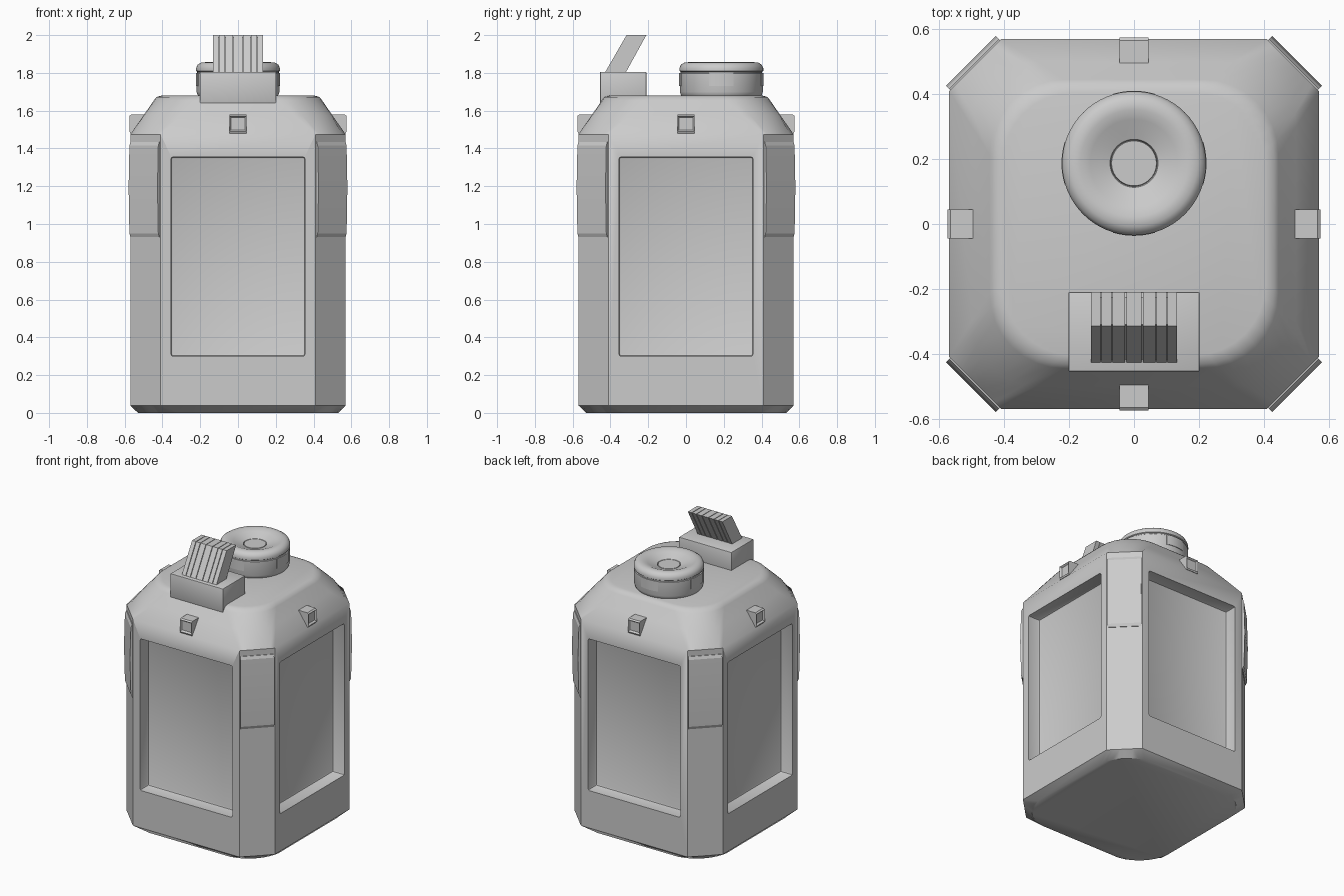
import bpy, bmesh
from math import radians, sin, cos, pi, asin
from mathutils import Matrix, Vector

if "Cube" in bpy.data.objects:
    bpy.data.objects.remove(bpy.data.objects["Cube"])


def make(name, bm, angle=35):
    bmesh.ops.recalc_face_normals(bm, faces=bm.faces)
    me = bpy.data.meshes.new(name)
    bm.to_mesh(me)
    bm.free()
    ob = bpy.data.objects.new(name, me)
    bpy.context.collection.objects.link(ob)
    bpy.ops.object.select_all(action='DESELECT')
    ob.select_set(True)
    bpy.context.view_layer.objects.active = ob
    bpy.ops.object.shade_smooth_by_angle(angle=radians(angle))
    return ob


def box(x0, x1, y0, y1, z0, z1, bevel=0.0):
    bm = bmesh.new()
    m = Matrix.Translation(((x0 + x1) / 2, (y0 + y1) / 2, (z0 + z1) / 2)) @ \
        Matrix.Diagonal((x1 - x0, y1 - y0, z1 - z0, 1))
    bmesh.ops.create_cube(bm, size=1, matrix=m)
    if bevel:
        bmesh.ops.bevel(bm, geom=bm.edges[:], offset=bevel, segments=2, profile=0.5, affect='EDGES')
    return bm


def turn(bm, deg):
    bmesh.ops.rotate(bm, verts=bm.verts, cent=(0, 0, 0), matrix=Matrix.Rotation(radians(deg), 3, 'Z'))
    return bm


def prism(profile, x0, x1):
    """Extrude a (y, z) profile along x."""
    bm = bmesh.new()
    f = bm.faces.new([bm.verts.new((x0, y, z)) for y, z in profile])
    r = bmesh.ops.extrude_face_region(bm, geom=[f])
    bmesh.ops.translate(bm, vec=(x1 - x0, 0, 0),
                        verts=[v for v in r['geom'] if isinstance(v, bmesh.types.BMVert)])
    return bm


def loft(rings):
    bm = bmesh.new()
    loops = [[bm.verts.new(p) for p in ring] for ring in rings]
    for a, b in zip(loops, loops[1:]):
        n = len(a)
        for i in range(n):
            bm.faces.new((a[i], a[(i + 1) % n], b[(i + 1) % n], b[i]))
    bm.faces.new(loops[0])
    bm.faces.new(loops[-1])
    return bm


def square_ring(h, c, t, z, n=8):
    """Square of half width h; corners cut by c, flat (t=0) to round (t=1)."""
    pts = []
    for k in range(4):
        rot = Matrix.Rotation(k * pi / 2, 3, 'Z')
        for i in range(n + 1):
            s, a = i / n, i / n * pi / 2
            flat = Vector((h - c * s, h - c * (1 - s), z))
            arc = Vector((h - c + c * cos(a), h - c + c * sin(a), z))
            pts.append(rot @ flat.lerp(arc, t))
    return pts


# Body: chamfered square lofted into a rounded shoulder
body = make("body", loft([square_ring(*r) for r in (
    (0.53, 0.22, 0.8, 0.0), (0.57, 0.16, 0, 0.04), (0.57, 0.16, 0, 1.475),
    (0.50, 0.20, 1, 1.575), (0.445, 0.23, 1, 1.655), (0.432, 0.23, 1, 1.672), (0.405, 0.22, 1, 1.68))]))

# Recessed panels on the four sides
for k in range(4):
    cutter = make("panel_cutter", turn(box(-0.355, 0.355, -0.7, -0.48, 0.30, 1.355, 0.012), 90 * k))
    cutter.hide_render = True
    mod = body.modifiers.new("panel", 'BOOLEAN')
    mod.operation, mod.solver, mod.object = 'DIFFERENCE', 'EXACT', cutter
    bpy.ops.object.select_all(action='DESELECT')
    bpy.context.view_layer.objects.active = body
    body.select_set(True)
    bpy.ops.object.modifier_apply(modifier=mod.name)
    bpy.data.objects.remove(cutter)
bpy.ops.object.shade_smooth_by_angle(angle=radians(35))

for k in range(4):
    # Corner pads, slightly swollen at mid height
    d = 0.98 / 2 ** 0.5
    pad = prism([(-d + 0.03, 0.93), (-d - 0.004, 0.93), (-d - 0.012, 0.95), (-d - 0.018, 1.195),
                 (-d - 0.012, 1.415), (-d - 0.004, 1.435), (-d + 0.03, 1.435)], -0.108, 0.108)
    make("corner_pad", turn(pad, 45 + 90 * k), 20)

    # Shoulder clips with a small recessed face
    clip = prism([(-0.57, 1.48), (-0.575, 1.49), (-0.575, 1.572), (-0.565, 1.58), (-0.495, 1.58),
                  (-0.495, 1.48)], -0.045, 0.045)
    clip.normal_update()
    front = [f for f in clip.faces if abs(f.normal.y) > 0.99 and f.calc_center_median().y < -0.57]
    bmesh.ops.recalc_face_normals(clip, faces=clip.faces)
    bmesh.ops.inset_region(clip, faces=front, thickness=0.012)
    bmesh.ops.translate(clip, verts=front[0].verts[:], vec=(0, 0.012, 0))
    make("shoulder_clip", turn(clip, 90 * k), 20)

# Round cap with a dished top
CAP_Y, SEG = 0.187, 64
cap_profile = [(0.205, 1.67), (0.215, 1.685), (0.220, 1.70), (0.220, 1.797), (0.216, 1.80), (0.216, 1.806),
               (0.222, 1.81), (0.222, 1.825), (0.214, 1.843), (0.195, 1.855), (0.165, 1.857),
               (0.135, 1.845), (0.074, 1.822), (0.071, 1.815), (0.069, 1.822)]
make("cap", loft([[(r * cos(2 * pi * i / SEG), CAP_Y + r * sin(2 * pi * i / SEG), z)
                   for i in range(SEG)] for r, z in cap_profile]))

# Grip tabs around the cap
for k in range(4):
    half = asin(0.065 / 0.222)
    arc = [k * pi / 2 + half * (i / 4 - 1) for i in range(9)]
    rim = [(r, a) for r, aa in ((0.2235, arc), (0.21, arc[::-1])) for a in aa]
    make("cap_tab", loft([[(r * cos(a), CAP_Y + r * sin(a), z) for r, a in rim] for z in (1.73, 1.80)]))

# Vent base block at the front of the top
make("vent_base", box(-0.202, 0.202, -0.455, -0.21, 1.64, 1.805, 0.004))

# Row of slanted slats rising from the block
edges = [-0.135, -0.102, -0.068, -0.025, 0.025, 0.068, 0.102, 0.135]
for a, b in zip(edges, edges[1:]):
    make("vent_slat", prism([(-0.43, 1.80), (-0.32, 1.80), (-0.21, 2.0), (-0.315, 2.0)],
                            a + 0.002, b - 0.002))
# Core that closes the gaps between slats
make("vent_core", prism([(-0.42, 1.80), (-0.33, 1.80), (-0.225, 1.99), (-0.31, 1.99)], -0.13, 0.13))
